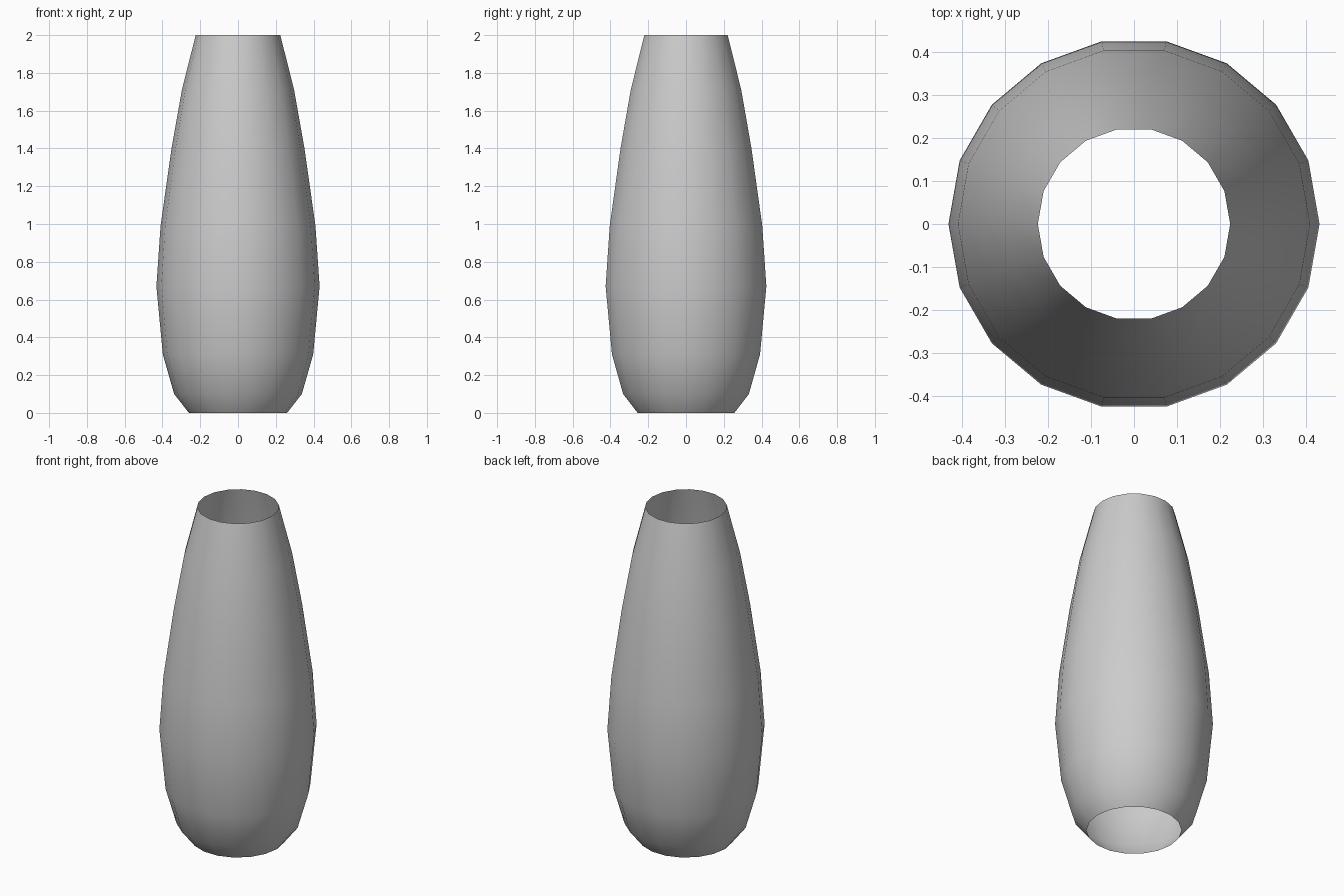
import bpy, bmesh
from math import cos, sin, tau

default = bpy.data.objects.get("Cube")
if default:
    bpy.data.objects.remove(default, do_unlink=True)

SIDES = 18
# Radius and height, bottom to top
PROFILE = [(0.26, 0), (0.338, 0.1), (0.398, 0.31), (0.432, 0.67),
           (0.41, 0.99), (0.352, 1.4), (0.297, 1.71), (0.224, 2)]

# Plain light grey
grey = bpy.data.materials.new("light_grey")
grey.use_nodes = True
grey.diffuse_color = (0.6, 0.6, 0.6, 1)
grey.node_tree.nodes["Principled BSDF"].inputs["Base Color"].default_value = grey.diffuse_color

# Thin vase wall, open at both ends
bm = bmesh.new()
rings = [[bm.verts.new((r * cos(tau * i / SIDES), r * sin(tau * i / SIDES), z))
          for i in range(SIDES)] for r, z in PROFILE]
for low, high in zip(rings, rings[1:]):
    for i in range(SIDES):
        j = (i + 1) % SIDES
        bm.faces.new((low[i], low[j], high[j], high[i])).smooth = True

mesh = bpy.data.meshes.new("vase_wall")
bm.to_mesh(mesh)
bm.free()
mesh.materials.append(grey)
bpy.context.collection.objects.link(bpy.data.objects.new("vase_wall", mesh))
